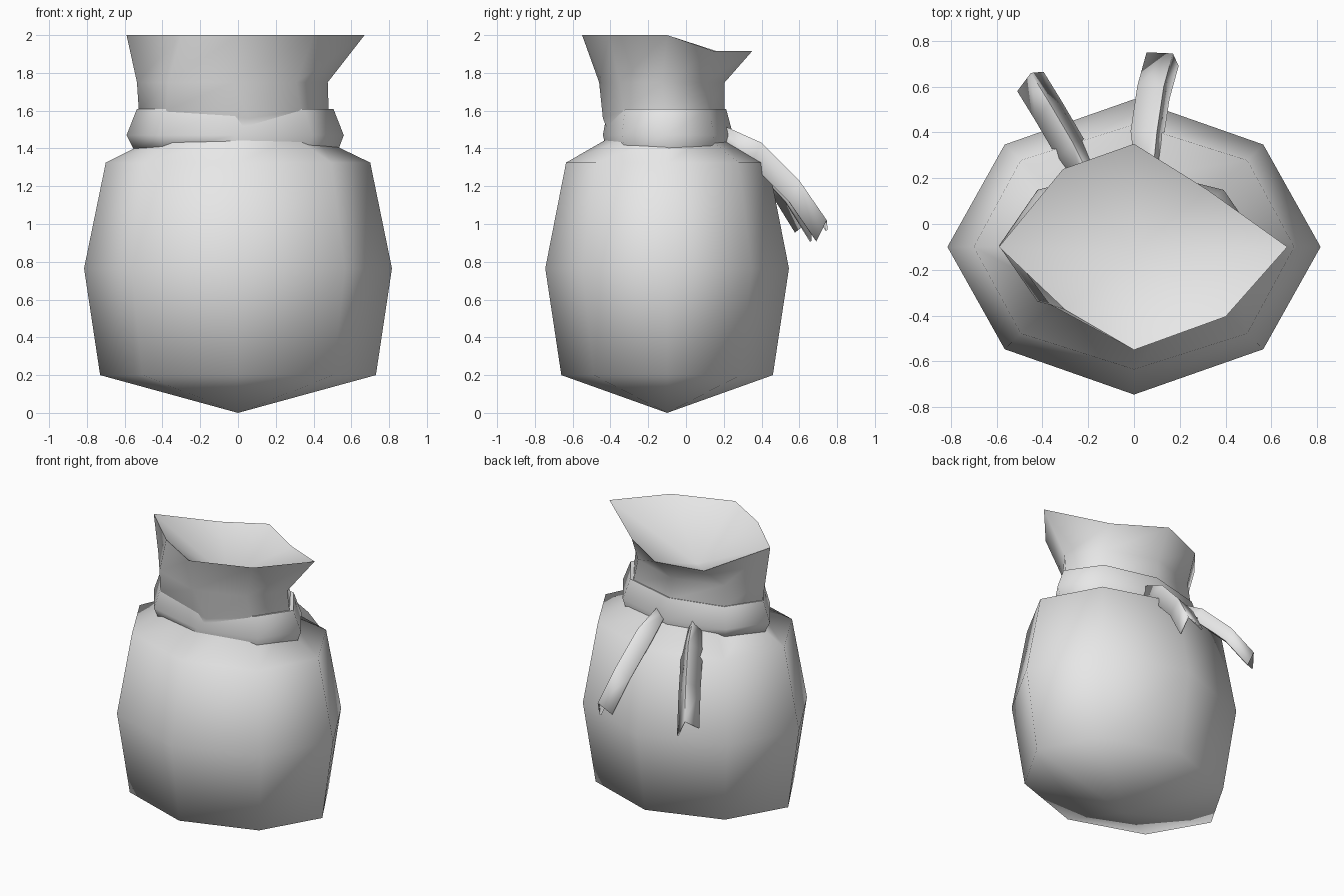
import bpy
import bmesh
import math
from mathutils import Vector

old = bpy.data.objects.get("Cube")
if old:
    bpy.data.objects.remove(old, do_unlink=True)

SIDES = 8

cloth = bpy.data.materials.new("cloth_grey")
cloth.use_nodes = True
cloth.diffuse_color = (0.8, 0.8, 0.8, 1)
cloth.node_tree.nodes["Principled BSDF"].inputs["Base Color"].default_value = (0.8, 0.8, 0.8, 1)


def ring(z, x_min, x_max, y_min, y_max, pinch=1.0):
    """Eight-sided loop filling the given bounds; pinch pulls in the diagonals."""
    cx, cy = (x_min + x_max) / 2, (y_min + y_max) / 2
    points = []
    for k in range(SIDES):
        a = k * math.tau / SIDES
        f = pinch if k % 2 else 1.0
        points.append((cx + f * math.cos(a) * (x_max - x_min) / 2,
                       cy + f * math.sin(a) * (y_max - y_min) / 2, z))
    return points


def bridge(bm, rows, closed=True):
    """Join neighbouring rows of vertices with quads."""
    for low, high in zip(rows, rows[1:]):
        n = len(low)
        for i in range(n if closed else n - 1):
            j = (i + 1) % n
            bm.faces.new((low[i], low[j], high[j], high[i]))


def fan(bm, loop, tip):
    v = bm.verts.new(tip)
    for i in range(len(loop)):
        bm.faces.new((loop[i], loop[(i + 1) % len(loop)], v))


def finish(bm, name, angle):
    bmesh.ops.recalc_face_normals(bm, faces=bm.faces[:])
    mesh = bpy.data.meshes.new(name)
    bm.to_mesh(mesh)
    bm.free()
    mesh.materials.append(cloth)
    obj = bpy.data.objects.new(name, mesh)
    bpy.context.collection.objects.link(obj)
    bpy.ops.object.select_all(action='DESELECT')
    obj.select_set(True)
    bpy.context.view_layer.objects.active = obj
    bpy.ops.object.shade_smooth_by_angle(angle=math.radians(angle))
    return obj


# Sack: pointed base, bulging body, gathered neck and a flared, lopsided, hollow mouth
mouth = [(0.67, -0.1, 2), (0.32, 0.15, 1.915), (0, 0.35, 1.915), (-0.31, 0.24, 1.89),
         (-0.59, -0.1, 2), (-0.3, -0.375, 2), (0, -0.55, 2), (0.4, -0.405, 2)]
neck = ring(1.6, -0.525, 0.48, -0.42, 0.205)
neck[6] = (0.06, -0.44, 1.56)  # front fold spilling over the band
loops = [
    ring(0.2, -0.73, 0.73, -0.66, 0.46, 0.98),
    ring(0.765, -0.815, 0.815, -0.745, 0.545, 0.98),
    ring(1.325, -0.7, 0.7, -0.635, 0.435),
    ring(1.46, -0.43, 0.42, -0.4, 0.2),
    neck,
    ring(1.75, -0.535, 0.475, -0.46, 0.205, 0.95),
    mouth,
]
bm = bmesh.new()
rows = [[bm.verts.new(p) for p in loop] for loop in loops]
bridge(bm, rows)
fan(bm, rows[0], (0, -0.1, 0))
fan(bm, rows[-1], (0, -0.12, 1.72))
finish(bm, "sack", 80)

# Tie band around the neck, turned in at both rims
loops = [
    ring(1.4, -0.46, 0.44, -0.38, 0.17),
    ring(1.39, -0.55, 0.53, -0.42, 0.23),
    ring(1.47, -0.59, 0.56, -0.44, 0.25),
    ring(1.61, -0.535, 0.505, -0.415, 0.212),
    ring(1.6, -0.47, 0.44, -0.36, 0.16),
]
bm = bmesh.new()
bridge(bm, [[bm.verts.new(p) for p in loop] for loop in loops])
finish(bm, "tie_band", 80)


# Ribbon ends: strips folded along a crease, one wide side and one hanging flap
def ribbon(name, crease, wide, flap):
    bm = bmesh.new()
    rows = []
    for i, p in enumerate(crease):
        c = Vector(p)
        size = 1.0 if i else 0.6
        offsets = (Vector(wide) * size, Vector(), Vector(flap) * size)
        rows.append([bm.verts.new(c + o) for o in offsets])
    bridge(bm, rows, closed=False)
    obj = finish(bm, name, 80)
    # Outer face must look away from the sack before thickening inwards
    if sum(f.normal.z * f.area for f in obj.data.polygons) < 0:
        obj.data.flip_normals()
    mod = obj.modifiers.new("thickness", 'SOLIDIFY')
    mod.thickness = 0.012
    mod.offset = -1


ribbon("left_ribbon",
       [(0.08, 0.2, 1.52), (0.1, 0.4, 1.43), (0.13, 0.6, 1.23), (0.17, 0.745, 1.02)],
       (-0.115, 0.005, -0.05), (0.025, -0.055, -0.11))
ribbon("right_ribbon",
       [(-0.18, 0.18, 1.5), (-0.27, 0.36, 1.41), (-0.37, 0.53, 1.23), (-0.45, 0.66, 1.02)],
       (-0.06, -0.08, -0.06), (0.055, 0.005, -0.11))
